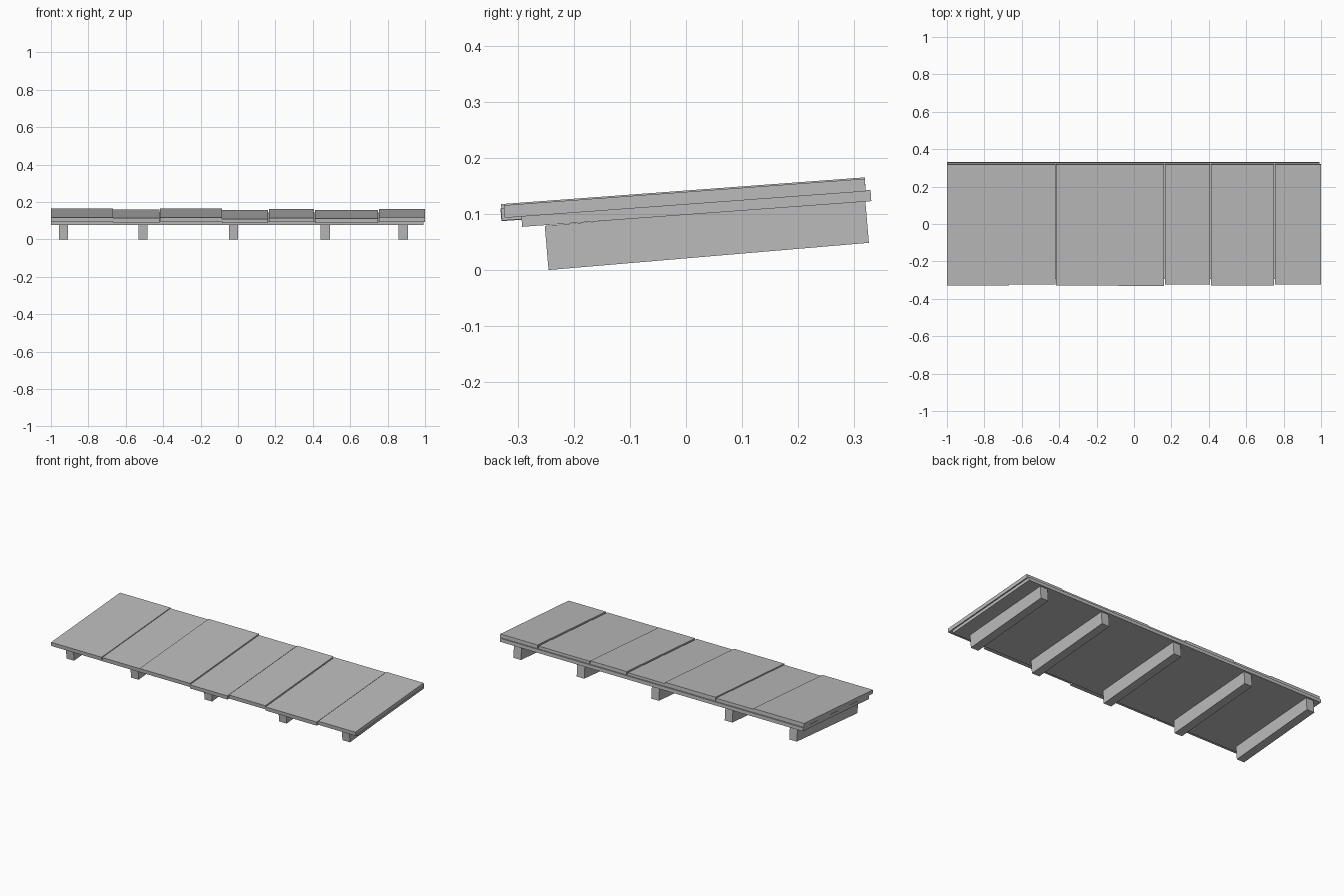
import bpy, bmesh, math
from mathutils import Matrix, Vector

cube = bpy.data.objects.get("Cube")
if cube:
    bpy.data.objects.remove(cube, do_unlink=True)

grey = bpy.data.materials.new("plain grey")
grey.use_nodes = True
colour = (0.5, 0.5, 0.5, 1)
grey.diffuse_color = colour
grey.node_tree.nodes["Principled BSDF"].inputs["Base Color"].default_value = colour


def tilted_box(name, x0, x1, front, base, length, thick, angle):
    """Box whose lower front edge sits at (front, base), rising to the back."""
    bm = bmesh.new()
    bmesh.ops.create_cube(bm, size=1)
    bmesh.ops.translate(bm, verts=bm.verts, vec=(0, 0.5, 0.5))
    bmesh.ops.scale(bm, verts=bm.verts, vec=(x1 - x0, length, thick))
    mesh = bpy.data.meshes.new(name)
    bm.to_mesh(mesh)
    bm.free()
    mesh.materials.append(grey)
    obj = bpy.data.objects.new(name, mesh)
    bpy.context.collection.objects.link(obj)
    obj.matrix_world = (Matrix.Translation(Vector(((x0 + x1) / 2, front, base)))
                        @ Matrix.Rotation(angle, 4, 'X'))
    return obj


roof_tilt = math.radians(4.2)
beam_tilt = math.radians(4.85)

# Under-sheet carrying the planks
tilted_box("deck_sheet", -1.0, 0.993, -0.292, 0.077, 0.624, 0.02, roof_tilt)

# Wide planks: left edge, right edge, front, height of lower front edge
planks = [
    (-1.0, -0.667, -0.328, 0.095),
    (-0.667, -0.421, -0.322, 0.091),
    (-0.417, -0.085, -0.328, 0.095),
    (-0.085, 0.161, -0.329, 0.087),
    (0.167, 0.407, -0.323, 0.092),
    (0.412, 0.749, -0.328, 0.088),
    (0.755, 1.0, -0.323, 0.093),
]
for i, (x0, x1, front, base) in enumerate(planks):
    tilted_box(f"plank_{i + 1}", x0, x1, front, base, 0.322 - front, 0.0225, roof_tilt)

# Support beams
for i, x in enumerate((-0.933, -0.508, -0.024, 0.467, 0.884)):
    tilted_box(f"beam_{i + 1}", x - 0.025, x + 0.025, -0.245, 0, 0.573, 0.079, beam_tilt)
